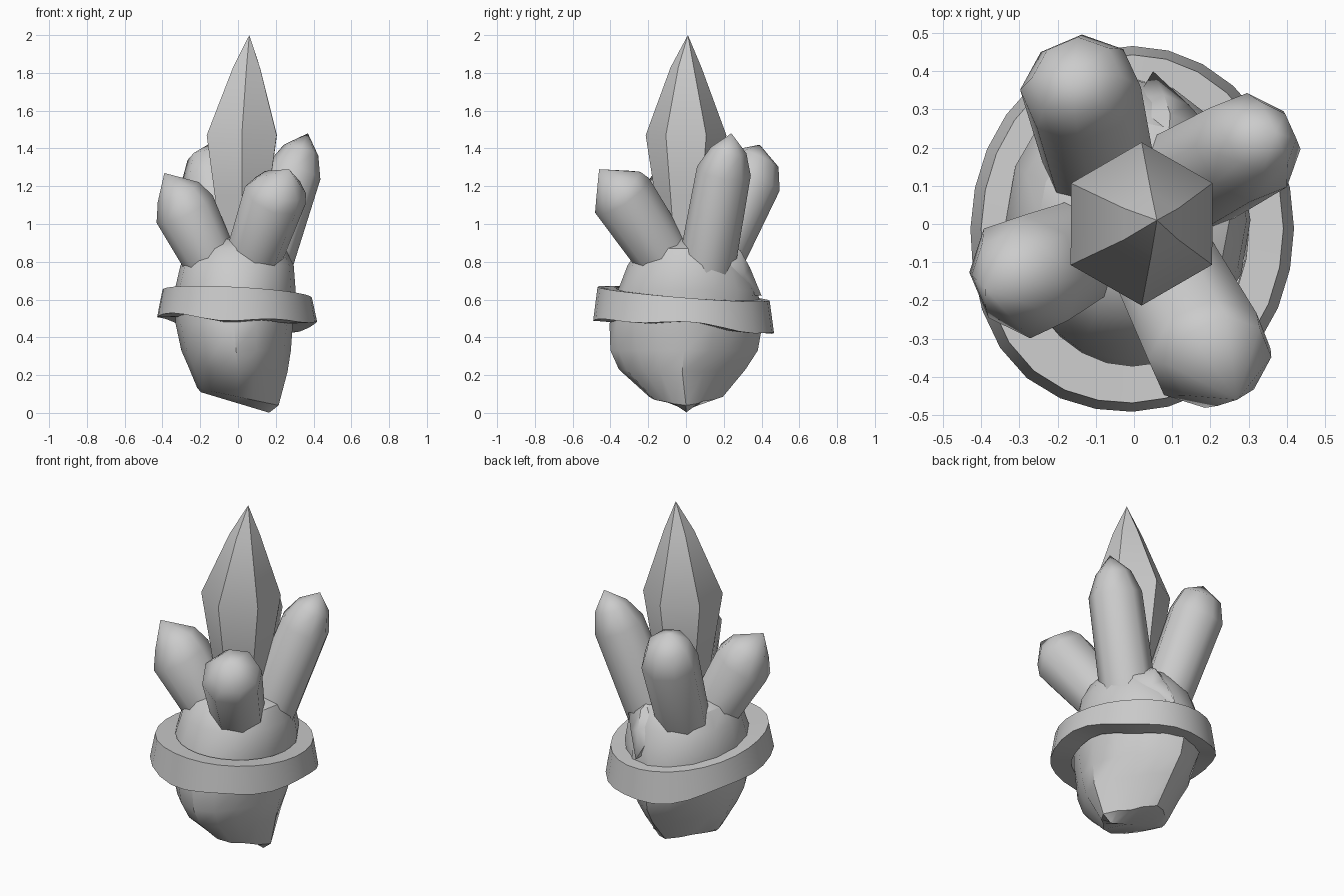
import bpy, bmesh, math, random
from mathutils import Vector

random.seed(4)
cube = bpy.data.objects.get("Cube")
if cube:
    bpy.data.objects.remove(cube)

# One plain stone grey for everything
stone = bpy.data.materials.new("stone_grey")
stone.use_nodes = True
GREY = (0.6, 0.6, 0.6, 1)
stone.diffuse_color = GREY
stone.node_tree.nodes["Principled BSDF"].inputs["Base Color"].default_value = GREY


def loft(name, rings, cyclic=False, angle=40):
    """Skin equal-sized rings; rings collapsed to a point or line get merged."""
    bm = bmesh.new()
    rows = [[bm.verts.new(p) for p in ring] for ring in rings]
    pairs = list(zip(rows, rows[1:]))
    if cyclic:
        pairs.append((rows[-1], rows[0]))
    else:
        bm.faces.new(rows[0])
        bm.faces.new(rows[-1])
    n = len(rows[0])
    for a, b in pairs:
        for i in range(n):
            j = (i + 1) % n
            bm.faces.new((a[i], a[j], b[j], b[i]))
    bmesh.ops.remove_doubles(bm, verts=bm.verts[:], dist=0.0005)
    bmesh.ops.recalc_face_normals(bm, faces=bm.faces[:])
    mesh = bpy.data.meshes.new(name)
    bm.to_mesh(mesh)
    bm.free()
    mesh.materials.append(stone)
    obj = bpy.data.objects.new(name, mesh)
    bpy.context.collection.objects.link(obj)
    bpy.ops.object.select_all(action='DESELECT')
    obj.select_set(True)
    bpy.context.view_layer.objects.active = obj
    bpy.ops.object.shade_smooth_by_angle(angle=math.radians(angle))


def angles(n, start=0.0):
    return [start + math.tau * i / n for i in range(n)]


def crystal(name, stations, tip, sides=8, jitter=0.03, angle=50):
    """Prism through (centre, radius) stations, ending in a point."""
    axis = Vector(stations[-2][0]) - Vector(stations[0][0])
    turn = Vector((0, 0, 1)).rotation_difference(axis)
    wobble = [1 + random.uniform(-jitter, jitter) for _ in range(sides)]
    rings = []
    for centre, r in stations:
        rings.append([Vector(centre) + turn @ Vector((math.cos(a), math.sin(a), 0)) * r * w
                      for a, w in zip(angles(sides, math.pi / 2), wobble)])
    rings.append([Vector(tip)] * sides)
    loft(name, rings, angle=angle)


# Rock body: keel at the bottom, diamond-like below the band, round dome above
# (z, centre x, centre y, radius x, radius y, slope along x, diagonal pinch)
body = [
    (0.055, -0.015, 0, 0.18, 0, -0.3, 0),
    (0.085, 0, 0, 0.215, 0.195, -0.21, 0.2),
    (0.23, 0, -0.02, 0.262, 0.335, -0.05, 0.14),
    (0.33, -0.01, -0.01, 0.29, 0.39, 0, 0.10),
    (0.47, -0.02, 0, 0.31, 0.405, 0, 0.04),
    (0.65, -0.015, 0.01, 0.32, 0.37, 0, 0),
    (0.78, -0.005, 0.01, 0.30, 0.32, 0, 0),
    (0.87, 0, 0.01, 0.25, 0.26, 0, 0),
    (0.92, 0, 0, 0.15, 0.16, 0, 0),
    (0.94, 0, 0, 0, 0, 0, 0),
]
rings = []
for z, cx, cy, rx, ry, slope, pinch in body:
    ring = []
    for a in angles(16):
        # the back left diagonal is flattest, the front right one fullest
        k = 1 - pinch * math.sin(2 * a) ** 2 * (1 + 0.6 * math.cos(a - math.pi / 4))
        x, y = rx * k * math.cos(a), ry * k * math.sin(a)
        ring.append((cx + x, cy + y, z + slope * x))
    rings.append(ring)
loft("rock_body", rings, angle=32)

# Uneven band around the rock, higher at the front and on its right
rings = []
for a in angles(28):
    c = math.cos(a)
    top = -0.02 * c
    bottom = -0.02 * c + 0.04 * c * c - 0.015 + 0.01 * math.sin(5 * a + 1)
    bulge = 1 + 0.05 * max(0, math.cos(a - math.radians(225))) ** 8
    ring = []
    for rx, ry, z in ((0.395 * bulge, 0.455 * bulge, 0.63 + top),
                      (0.423 * bulge, 0.478 * bulge, 0.47 + bottom),
                      (0.30, 0.375, 0.47 + bottom), (0.305, 0.36, 0.63 + top)):
        x, y = rx * c, ry * math.sin(a)
        ring.append((x - 0.004, y - 0.012, z - 0.08 * y))
    rings.append(ring)
loft("stone_band", rings, cyclic=True, angle=40)

# Tall six-sided crystal in the middle
crystal("centre_crystal",
        [((0.02, 0, 0.85), 0.12), ((0.02, 0, 1.15), 0.165), ((0.02, 0, 1.47), 0.215),
         ((0.045, 0, 1.83), 0.082)],
        (0.06, 0.01, 2.0), sides=6, jitter=0.01)

# Leaning crystals around it
crystal("front_left_crystal",
        [((0.06, -0.07, 0.75), 0.145), ((0.20, -0.34, 1.15), 0.168), ((0.23, -0.36, 1.20), 0.138)],
        (0.27, -0.46, 1.29))
crystal("front_right_crystal",
        [((-0.10, -0.05, 0.72), 0.135), ((-0.28, -0.135, 1.08), 0.165), ((-0.315, -0.14, 1.17), 0.12)],
        (-0.39, -0.17, 1.27))
crystal("back_left_crystal",
        [((0.11, 0.095, 0.70), 0.15), ((0.30, 0.20, 1.28), 0.143), ((0.335, 0.225, 1.39), 0.095)],
        (0.37, 0.24, 1.48))
crystal("back_right_crystal",
        [((-0.08, 0.11, 0.70), 0.14), ((-0.14, 0.355, 1.24), 0.155), ((-0.15, 0.385, 1.35), 0.115)],
        (-0.16, 0.39, 1.42))

# Low ridge on the back of the dome
crystal("back_ridge",
        [((0.07, 0.08, 0.82), 0.13), ((0.08, 0.22, 0.74), 0.14), ((0.07, 0.30, 0.70), 0.08)],
        (0.05, 0.40, 0.62), sides=6)
